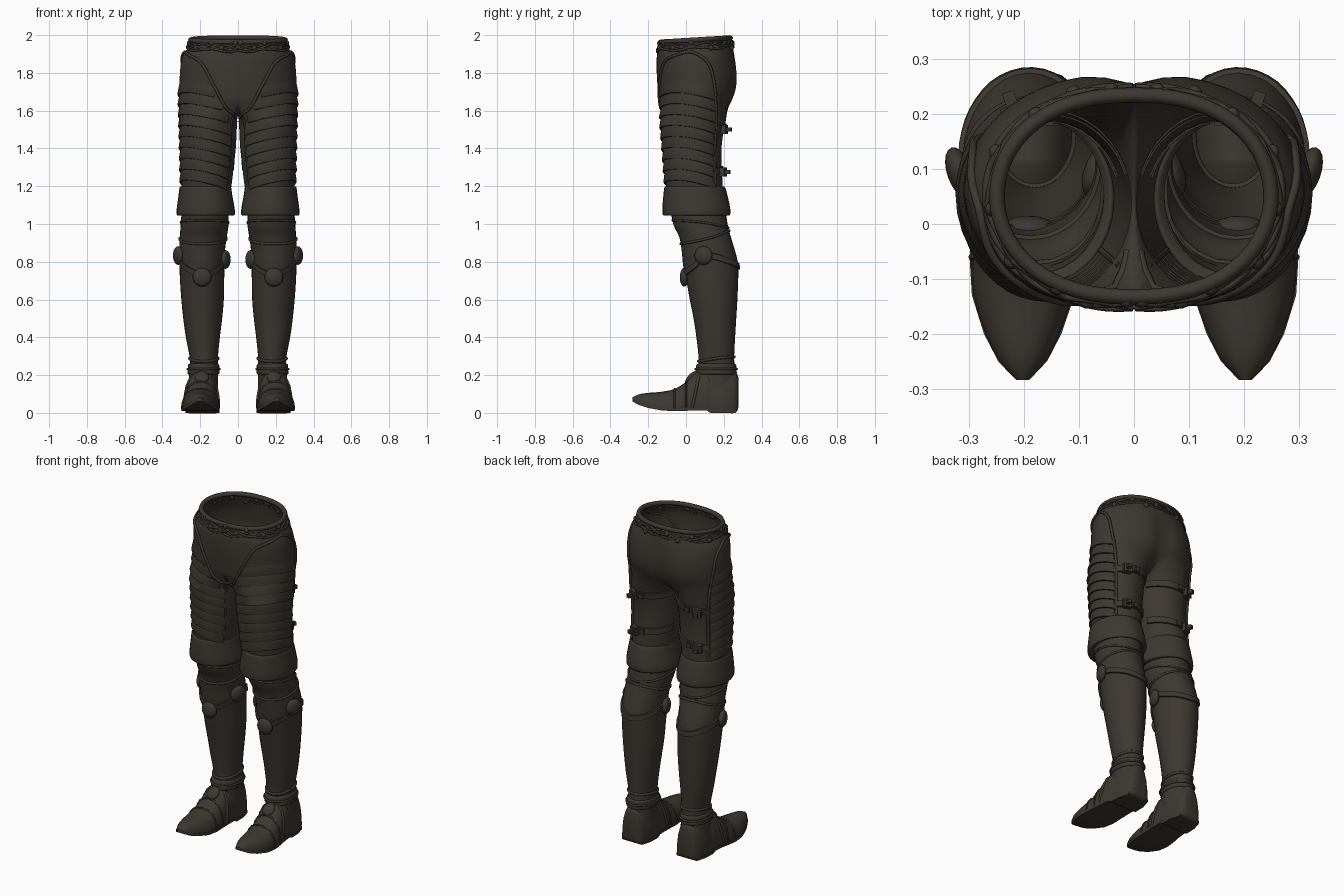
import bpy, bmesh, math
from mathutils import Vector, Matrix
from mathutils.bvhtree import BVHTree

cube = bpy.data.objects.get("Cube")
if cube:
    bpy.data.objects.remove(cube, do_unlink=True)

leather = bpy.data.materials.new("dark_brown_leather")
leather.use_nodes = True
COLOUR = (0.046, 0.039, 0.031, 1)
leather.diffuse_color = COLOUR
leather.node_tree.nodes["Principled BSDF"].inputs["Base Color"].default_value = COLOUR
leather.node_tree.nodes["Principled BSDF"].inputs["Roughness"].default_value = 0.8


def finish(obj, angle=45):
    """Material, shading and mirroring shared by every part."""
    obj.data.materials.clear()
    obj.data.materials.append(leather)
    bpy.ops.object.select_all(action='DESELECT')
    obj.select_set(True)
    bpy.context.view_layer.objects.active = obj
    bpy.ops.object.shade_smooth_by_angle(angle=math.radians(angle))
    mod = obj.modifiers.new("mirror", 'MIRROR')
    mod.merge_threshold = 0.002
    return obj


def add(name, bm, angle=45):
    bmesh.ops.recalc_face_normals(bm, faces=bm.faces)
    mesh = bpy.data.meshes.new(name)
    bm.to_mesh(mesh)
    obj = bpy.data.objects.new(name, mesh)
    bpy.context.collection.objects.link(obj)
    return finish(obj, angle)


def smooth(keys, n):
    """Catmull-Rom interpolation through tuples of any length."""
    out = []
    for i in range(len(keys) - 1):
        a, b, c, d = (Vector(keys[max(0, min(len(keys) - 1, i + k))]) for k in (-1, 0, 1, 2))
        for s in range(n):
            t = s / n
            out.append(b + ((c - a) * t + (2 * a - 5 * b + 4 * c - d) * t**2
                            + (3 * b - a - 3 * c + d) * t**3) / 2)
    return out + [Vector(keys[-1])]


def bridge(bm, a, b, closed=True):
    n = len(a)
    for i in range(n if closed else n - 1):
        j = (i + 1) % n
        bm.faces.new((a[i], a[j], b[j], b[i]))


def grid(rings, closed=True, caps=False):
    bm = bmesh.new()
    rows = [[bm.verts.new(p) for p in r] for r in rings]
    for a, b in zip(rows, rows[1:]):
        bridge(bm, a, b, closed)
    if caps:
        bm.faces.new(rows[0])
        bm.faces.new(rows[-1])
    return bm


def ellipse(z, x0, x1, y0, y1, n=32):
    steps = [2 * math.pi * i / n for i in range(n)]
    return [((x0 + x1) / 2 + (x1 - x0) / 2 * math.cos(t),
             (y0 + y1) / 2 + (y1 - y0) / 2 * math.sin(t), z) for t in steps]


def tube(name, pts, r):
    cu = bpy.data.curves.new(name, 'CURVE')
    cu.dimensions = '3D'
    cu.bevel_depth, cu.bevel_resolution, cu.use_fill_caps = r, 2, True
    sp = cu.splines.new('POLY')
    sp.points.add(len(pts) - 1)
    for p, q in zip(sp.points, pts):
        p.co = (*q, 1)
    obj = bpy.data.objects.new(name, cu)
    bpy.context.collection.objects.link(obj)
    bpy.ops.object.select_all(action='DESELECT')
    obj.select_set(True)
    bpy.context.view_layer.objects.active = obj
    bpy.ops.object.convert(target='MESH')
    return finish(bpy.context.view_layer.objects.active, 60)


def hit(body, phi, z, offset=0.0):
    """Point on a body seen from its vertical axis; phi = -90 is the front."""
    tree, ax, ay = body
    d = Vector((math.cos(math.radians(phi)), math.sin(math.radians(phi)), 0))
    o = Vector((ax, ay, z))
    p = tree.ray_cast(o, d)[0] or tree.find_nearest(o + d * 0.2)[0]
    return p + d * offset


def band(name, body, path, rows):
    """Strip wrapped on a body; rows are (height shift, offset) pairs."""
    return add(name, grid([[hit(body, f, z + dz, o) for f, z in path] for dz, o in rows], False), 30)


def stud(name, body, phi, z, r, depth, box=False):
    p = hit(body, phi, z, depth * 0.3)
    d = Vector((math.cos(math.radians(phi)), math.sin(math.radians(phi)), 0))
    m = Matrix.Translation(p) @ d.to_track_quat('Z', 'Y').to_matrix().to_4x4()
    m = m @ Matrix.Diagonal((r, r, depth, 1))
    bm = bmesh.new()
    if box:
        bmesh.ops.create_cube(bm, size=2, matrix=m)
    else:
        bmesh.ops.create_uvsphere(bm, u_segments=16, v_segments=10, radius=1, matrix=m)
    return add(name, bm)


# Breeches: half a pelvis whose lowest ring closes under the crotch into one leg
M, K = 26, 12


def hip_ring(z, rx, y0, y1, cleft, tilt):
    pts = []
    for i in range(M):
        t = math.pi * (i / (M - 1) - 0.5)
        x = rx * max(0, math.cos(t)) ** 0.85 if 0 < i < M - 1 else 0
        y = (y0 + y1) / 2 + (y1 - y0) / 2 * math.sin(t)
        if t > 0:
            y -= cleft * max(0, 1 - x / 0.12) ** 2
        pts.append(Vector((x, y, z + tilt * (y - y1))))
    return pts


def leg_ring(z, x0, x1, y0, y1):
    a = math.radians(140)
    angles = [-a + 2 * a * i / (M - 1) for i in range(M)]
    angles += [a + (2 * math.pi - 2 * a) * k / K for k in range(1, K)]
    return [Vector(((x0 + x1) / 2 + (x1 - x0) / 2 * math.cos(t),
                    (y0 + y1) / 2 + (y1 - y0) / 2 * math.sin(t), z)) for t in angles]


hips = smooth([(1.988, .25, -.135, .235, 0, .06), (1.93, .272, -.15, .25, 0, .03),
               (1.88, .297, -.155, .262, .008, 0), (1.8, .308, -.155, .275, .02, 0),
               (1.72, .31, -.15, .272, .025, 0), (1.655, .31, -.143, .25, .025, 0)], 3)
legs = smooth([(1.55, .005, .308, -.135, .212), (1.4, .012, .304, -.122, .188),
               (1.2, .035, .3, -.107, .195), (1.1, .05, .295, -.09, .2)], 3)
bm = bmesh.new()
rows = [[bm.verts.new(p) for p in hip_ring(*h)] for h in hips]
for a, b in zip(rows, rows[1:]):
    bridge(bm, a, b, False)
front, back = rows[-1][0].co, rows[-1][-1].co
crotch = [bm.verts.new(back.lerp(front, k / K) - Vector((0, 0, .08 * math.sin(math.pi * k / K) ** .7)))
          for k in range(1, K)]
prev = rows[-1] + crotch
for l in legs:
    ring = [bm.verts.new(p) for p in leg_ring(*l)]
    bridge(bm, prev, ring)
    prev = ring
tree = BVHTree.FromBMesh(bm)
thigh, waist = (tree, .165, .04), (tree, .001, .05)
add("breeches", bm, 70)

# Waist rim, twisted cords and beads
tube("waist_rim", hip_ring(1.985, .25, -.133, .235, 0, .06), .014)
arc = [-89.5 + 179 * i / 60 for i in range(61)]
for k, (height, wave) in enumerate([(1.948, .012), (1.945, -.013), (1.93, .007)]):
    path = [hit(waist, f, height + wave * math.sin(math.radians(f * 7 + 40 * k)) + .012 * math.sin(math.radians(f)), .004)
            for f in arc]
    tube("belt_cord", path, .006)
for i, f in enumerate((-86, -66, -50, -28, -5, 18, 40, 60, 78)):
    stud("belt_bead", waist, f, 1.945 + .013 * (-1) ** i, .014, .012)

# Thigh guard: piping round the edge and overlapping scalloped lames
edge = smooth([(-150, 1.565), (-122, 1.61), (-102, 1.73), (-80, 1.85), (-50, 1.89), (-5, 1.91),
               (30, 1.855), (42, 1.73), (50, 1.55), (50, 1.2)], 7)
tube("thigh_guard_piping", [hit(thigh, f, z, .004) for f, z in edge], .008)
tube("thigh_guard_inner_piping", [hit(thigh, -140, 1.565 - .03 * i, .002) for i in range(13)], .006)
for k in range(9):
    z0 = 1.7 - .058 * k
    start = min(-98, max(-138, -138 + (z0 - 1.54) * 220))
    path = []
    for i in range(25):
        f = start + (48 - start) * i / 24
        path.append((f, z0 - .025 + .05 * math.cos(math.radians((f + 40) * .95))))
    band("thigh_lame", thigh, path, [(.03, .001), (-.022, .011), (-.029, .009), (-.031, -.002)])
for i in range(24):
    stud("thigh_rivet", thigh, 47, 1.68 - .02 * i, .006, .008)

# Buckled straps behind the thigh
for z in (1.5, 1.275):
    strap = [(48 + 6 * i, z + .0015 * i) for i in range(20)]
    band("thigh_strap", thigh, strap, [(.02, -.003), (.018, .009), (-.018, .009), (-.02, -.003)])
    stud("thigh_buckle", thigh, 72, z, .024, .022, True)
    stud("thigh_buckle_tongue", thigh, 72, z, .011, .042, True)
    stud("thigh_strap_loop", thigh, 92, z + .01, .014, .014, True)

# Boot shafts with turned-down cuffs
cuff = smooth([(1.185, .055, .295, -.09, .19), (1.197, .038, .308, -.112, .205), (1.15, .03, .315, -.12, .22),
               (1.075, .017, .325, -.125, .235), (1.045, .022, .321, -.118, .23), (1.055, .06, .295, -.08, .21)], 4)
add("boot_cuff", grid([ellipse(*r) for r in cuff]), 60)
shaft = smooth([(1.12, .055, .295, -.09, .205), (1.0, .05, .303, -.068, .22), (.93, .06, .308, -.035, .238),
                (.85, .07, .312, -.022, .262), (.78, .072, .31, -.015, .277), (.7, .073, .307, .002, .276),
                (.6, .075, .3, .02, .272), (.5, .084, .29, .04, .266), (.4, .096, .276, .055, .26),
                (.3, .106, .257, .066, .255), (.25, .105, .256, .064, .258), (.12, .105, .265, .05, .27)], 3)
bm = grid([ellipse(*r) for r in shaft])
shin = (BVHTree.FromBMesh(bm), .185, .14)
add("boot_shaft", bm, 70)

# Folds round the knee and ankle
for height, sway, r in ((.93, .035, .007), (1.0, -.02, .006), (.285, .012, .008)):
    ring = [hit(shin, 10 * i, height + sway * math.sin(math.radians(10 * i)), .001) for i in range(37)]
    tube("boot_fold", ring, r)

# Knee strap with three domed discs
strap = smooth([(-90, .72), (-45, .775), (-12, .83), (40, .805), (90, .775), (140, .795), (192, .82), (225, .775), (270, .72)], 6)
band("knee_strap", shin, strap, [(.018, -.003), (.015, .009), (-.015, .009), (-.018, -.003)])
for f, z in ((-88, .718), (-20, .833), (200, .812)):
    stud("knee_disc", shin, f, z, .05, .024)

# Ankle band
ankle = smooth([(.262, .112, .25, .072, .25), (.255, .1, .264, .056, .265), (.23, .098, .265, .052, .267),
                (.208, .099, .268, .05, .268), (.2, .112, .25, .06, .25)], 3)
add("ankle_band", grid([ellipse(*r) for r in ankle]), 50)
tube("ankle_piping", ellipse(.232, .097, .267, .05, .269) + [(.267, .1595, .232)], .006)

# Shoes: cross sections along the foot (y, centre x, half width, bottom, top)
HALF = [(.55, 0), (.97, 0), (1, .15), (.97, .35), (.86, .62), (.66, .83), (.36, .96)]
OUTLINE = HALF + [(0, 1)] + [(-x, z) for x, z in reversed(HALF)]


def section(y, cx, w, z0, z1, grow=1.0):
    return [(cx + w * x * grow, y, z0 + (z1 - z0) * z * (grow if z > .5 else 1)) for x, z in OUTLINE]


foot = [(.277, .187, .035, .03, .19), (.262, .187, .066, 0, .215), (.2, .187, .084, 0, .235), (.13, .188, .086, 0, .24),
        (.11, .19, .087, .014, .24), (.05, .193, .09, .014, .215), (0, .197, .093, .012, .165), (-.06, .2, .096, .01, .127),
        (-.13, .202, .09, .014, .112), (-.2, .203, .068, .027, .106), (-.25, .203, .043, .043, .098), (-.284, .203, .012, .062, .083)]
add("shoe", grid([section(*s) for s in smooth(foot, 3)], True, True), 50)
sole = [(s[0], s[1], s[2] * 1.04, s[3] - .001, s[3] + .016) for s in foot[1:]]
add("shoe_sole", grid([[(cx - w, y, a), (cx + w, y, a), (cx + w, y, b), (cx - w, y, b)]
                       for y, cx, w, a, b in [(s[0], s[1], s[2], max(0, s[3]), s[4]) for s in sole]], True, True), 30)

# Instep straps, small lames and disc
for i in (5, 6, 7):
    s = section(*foot[i], 1.01)[1:-1]
    lean = [(x, y + .045 * (z / foot[i][4] - .5), z) for x, y, z in s] if i == 5 else s
    tube("instep_strap", lean, .008 if i == 5 else .005)
bm = bmesh.new()
tilt = Matrix.Translation((.19, .03, .19)) @ Matrix.Rotation(math.radians(45), 4, 'X') @ Matrix.Diagonal((.038, .042, .018, 1))
bmesh.ops.create_uvsphere(bm, u_segments=16, v_segments=10, radius=1, matrix=tilt)
add("instep_disc", bm)
